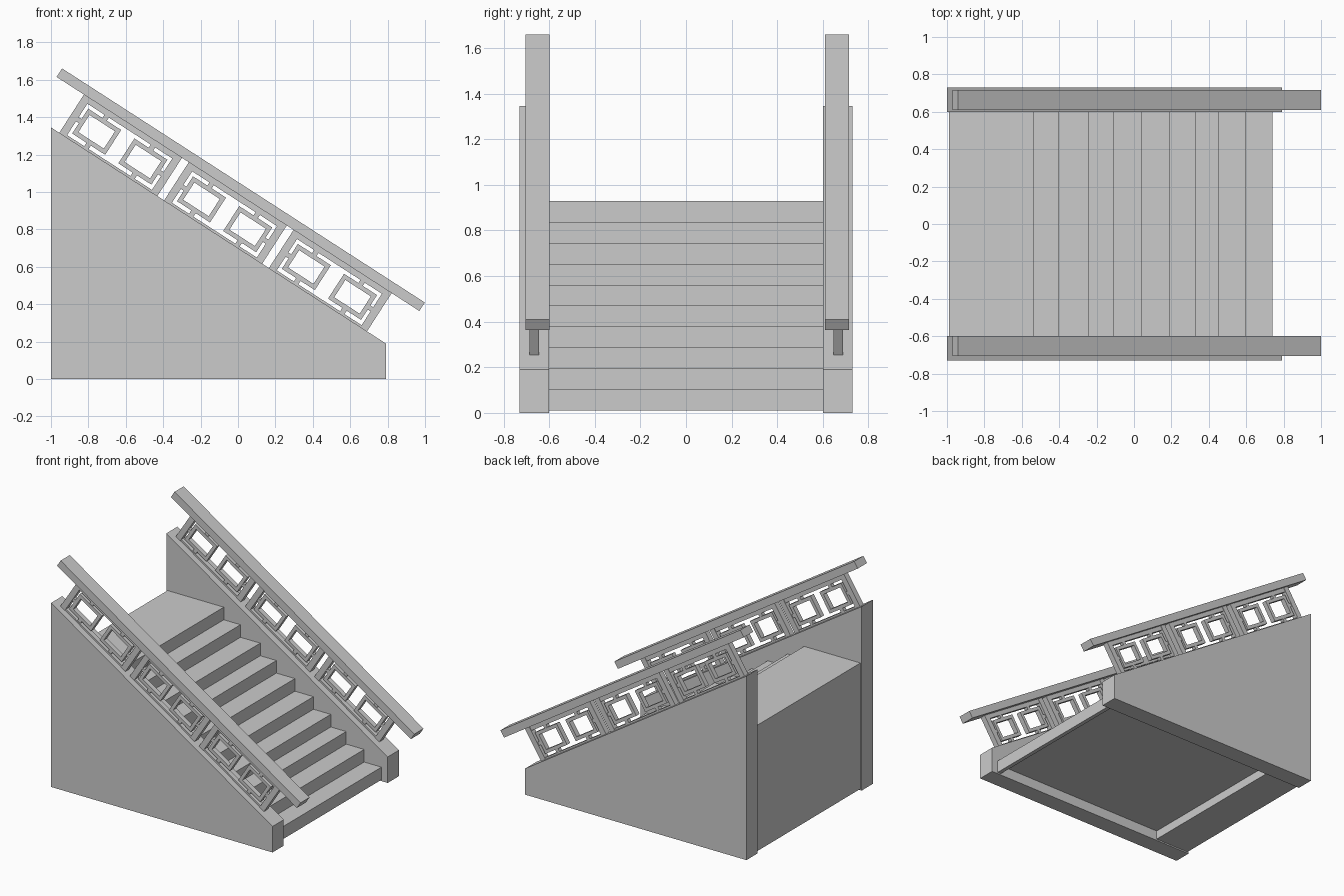
import bpy, bmesh, math
from mathutils import Vector

if "Cube" in bpy.data.objects:
    bpy.data.objects.remove(bpy.data.objects["Cube"])

SLOPE = math.atan2(1.345 - 0.19, 1.79)
ALONG = Vector((math.cos(SLOPE), 0, -math.sin(SLOPE)))
UP = Vector((math.sin(SLOPE), 0, math.cos(SLOPE)))
ORIGIN = Vector((-1, 0, 1.345))


def finish(name, bm):
    bmesh.ops.recalc_face_normals(bm, faces=bm.faces)
    mesh = bpy.data.meshes.new(name)
    bm.to_mesh(mesh)
    bm.free()
    obj = bpy.data.objects.new(name, mesh)
    bpy.context.collection.objects.link(obj)
    return obj


def extrude_profile(bm, points, y0, y1):
    """Extrude a closed list of 3D points on the xz plane from y0 to y1."""
    face = bm.faces.new([bm.verts.new((p[0], y0, p[-1])) for p in points])
    ext = bmesh.ops.extrude_face_region(bm, geom=[face])
    moved = [g for g in ext["geom"] if isinstance(g, bmesh.types.BMVert)]
    bmesh.ops.translate(bm, verts=moved, vec=(0, y1 - y0, 0))


def slope_bar(bm, s0, s1, n0, n1, y, width):
    """Box aligned to the slope: s runs down the wall top, n stands off it."""
    pts = [ORIGIN + ALONG * s + UP * n
           for s, n in ((s0, n0), (s1, n0), (s1, n1), (s0, n1))]
    extrude_profile(bm, pts, y - width / 2, y + width / 2)


# Staircase: stepped profile with a shallow recess underneath
risers = [0.74, 0.60, 0.455, 0.33, 0.19, 0.04, -0.11, -0.24, -0.40, -0.535]
profile = [(-0.99, 0.01), (-0.71, 0.01), (-0.71, 0.075), (0.71, 0.075), (0.71, 0.01)]
z = 0.01
for x in risers:
    profile.append((x, z))
    z += 0.092
    profile.append((x, z))
profile.append((-0.99, z))
bm = bmesh.new()
extrude_profile(bm, profile, -0.6, 0.6)
finish("steps", bm)

for side, label, post_y, rail_y in ((-1, "front", -0.665, -0.652), (1, "back", 0.667, 0.663)):
    # Sloped side wall
    bm = bmesh.new()
    extrude_profile(bm, [(-1, 0), (0.79, 0), (0.79, 0.19), (-1, 1.345)],
                    side * 0.6, side * 0.73)
    finish(label + "_side_wall", bm)

    # Handrail
    bm = bmesh.new()
    slope_bar(bm, -0.121, 2.187, 0.243, 0.297, rail_y, 0.105)
    finish(label + "_handrail", bm)

    # Three baluster panels
    for i in range(3):
        bm = bmesh.new()
        s0 = 0.053 + i * 0.667
        s1 = s0 + 0.624
        # Posts, bottom and top beams
        for p in (s0, s1 - 0.042):
            slope_bar(bm, p, p + 0.042, -0.005, 0.245, post_y, 0.042)
        slope_bar(bm, s0 + 0.042, s1 - 0.042, -0.005, 0.012, post_y, 0.036)
        slope_bar(bm, s0 + 0.042, s1 - 0.042, 0.212, 0.245, post_y, 0.036)
        # Two square rings with small connecting tabs
        for a, post_edge in ((s0 + 0.06, s0 + 0.04), (s1 - 0.27, s1 - 0.062)):
            b, t, lo, hi = a + 0.21, 0.024, 0.034, 0.192
            slope_bar(bm, a, b, lo, lo + t, post_y, 0.036)
            slope_bar(bm, a, b, hi - t, hi, post_y, 0.036)
            slope_bar(bm, a, a + t, lo + t, hi - t, post_y, 0.036)
            slope_bar(bm, b - t, b, lo + t, hi - t, post_y, 0.036)
            mid = (a + b) / 2
            slope_bar(bm, mid - 0.014, mid + 0.014, 0.01, lo, post_y, 0.03)
            slope_bar(bm, mid - 0.014, mid + 0.014, hi, 0.214, post_y, 0.03)
            slope_bar(bm, post_edge, post_edge + 0.022, 0.1, 0.126, post_y, 0.03)
        finish(f"{label}_railing_panel_{i + 1}", bm)
